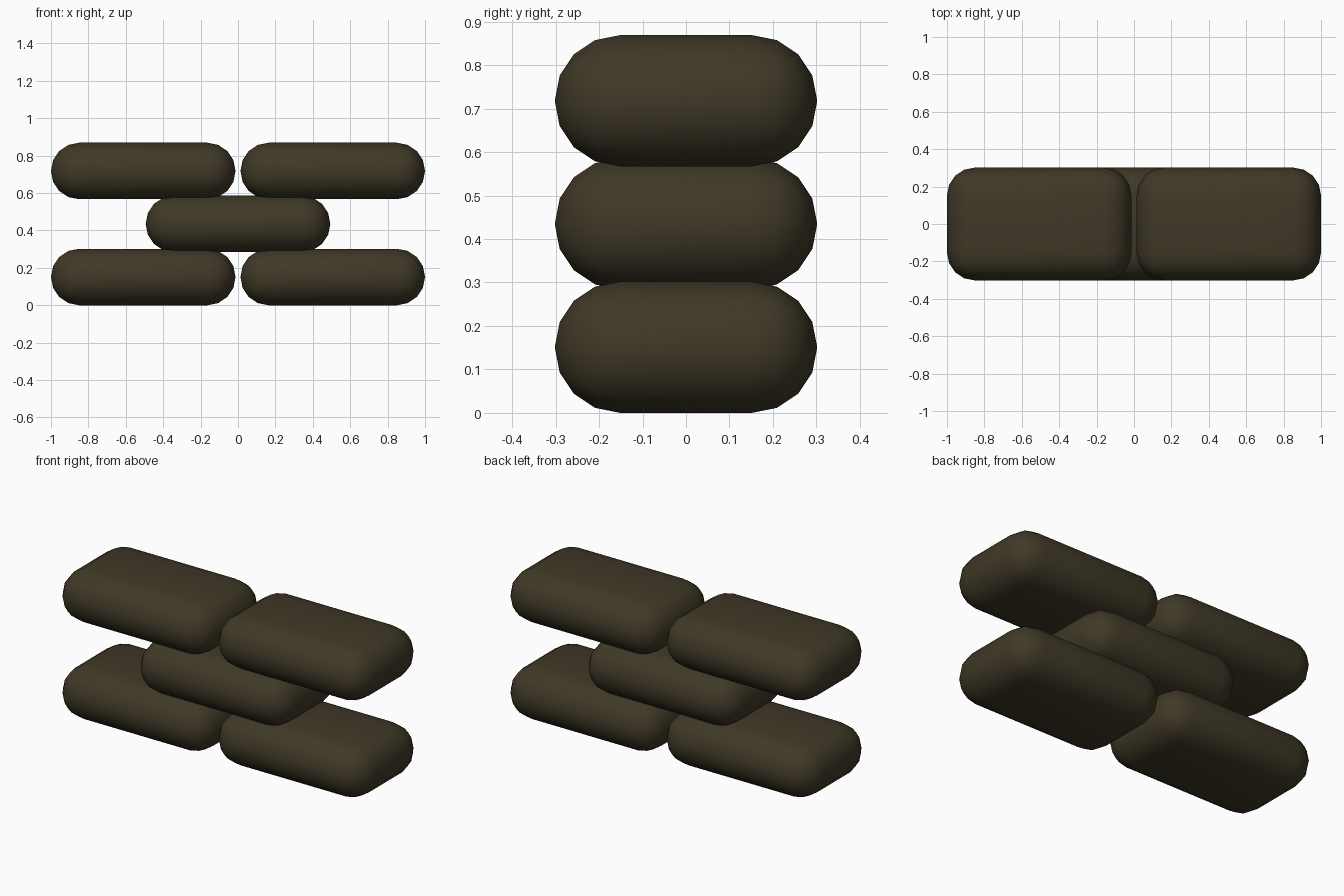
import bpy, bmesh

if "Cube" in bpy.data.objects:
    bpy.data.objects.remove(bpy.data.objects["Cube"])

L, D, H = 0.987, 0.604, 0.302   # one sandbag: length, depth, height

cloth = bpy.data.materials.new("dark olive sackcloth")
cloth.diffuse_color = (0.05, 0.04, 0.02, 1)
cloth.use_nodes = True
cloth.node_tree.nodes["Principled BSDF"].inputs["Base Color"].default_value = cloth.diffuse_color


def sandbag(name, x, z):
    """Box with all edges fully rounded, centred at (x, 0, z)."""
    bm = bmesh.new()
    bmesh.ops.create_cube(bm, size=1)
    bmesh.ops.scale(bm, vec=(L, D, H), verts=bm.verts)
    bmesh.ops.bevel(bm, geom=bm.edges[:], offset=H / 2 - 0.0005, segments=4,
                    profile=0.5, affect='EDGES', clamp_overlap=True)
    bmesh.ops.remove_doubles(bm, verts=bm.verts, dist=0.002)
    bmesh.ops.recalc_face_normals(bm, faces=bm.faces)
    for f in bm.faces:
        f.smooth = True
    me = bpy.data.meshes.new(name)
    bm.to_mesh(me)
    bm.free()
    me.materials.append(cloth)
    ob = bpy.data.objects.new(name, me)
    ob.location = (x, 0, z)
    bpy.context.collection.objects.link(ob)


# bottom and top courses are pairs, the middle bag bridges the joint
X = 1 - L / 2
for course, z in (("bottom", H / 2), ("top", 0.718)):
    sandbag(course + "_left_sandbag", -X, z)
    sandbag(course + "_right_sandbag", X, z)
sandbag("middle_sandbag", 0, 0.435)
